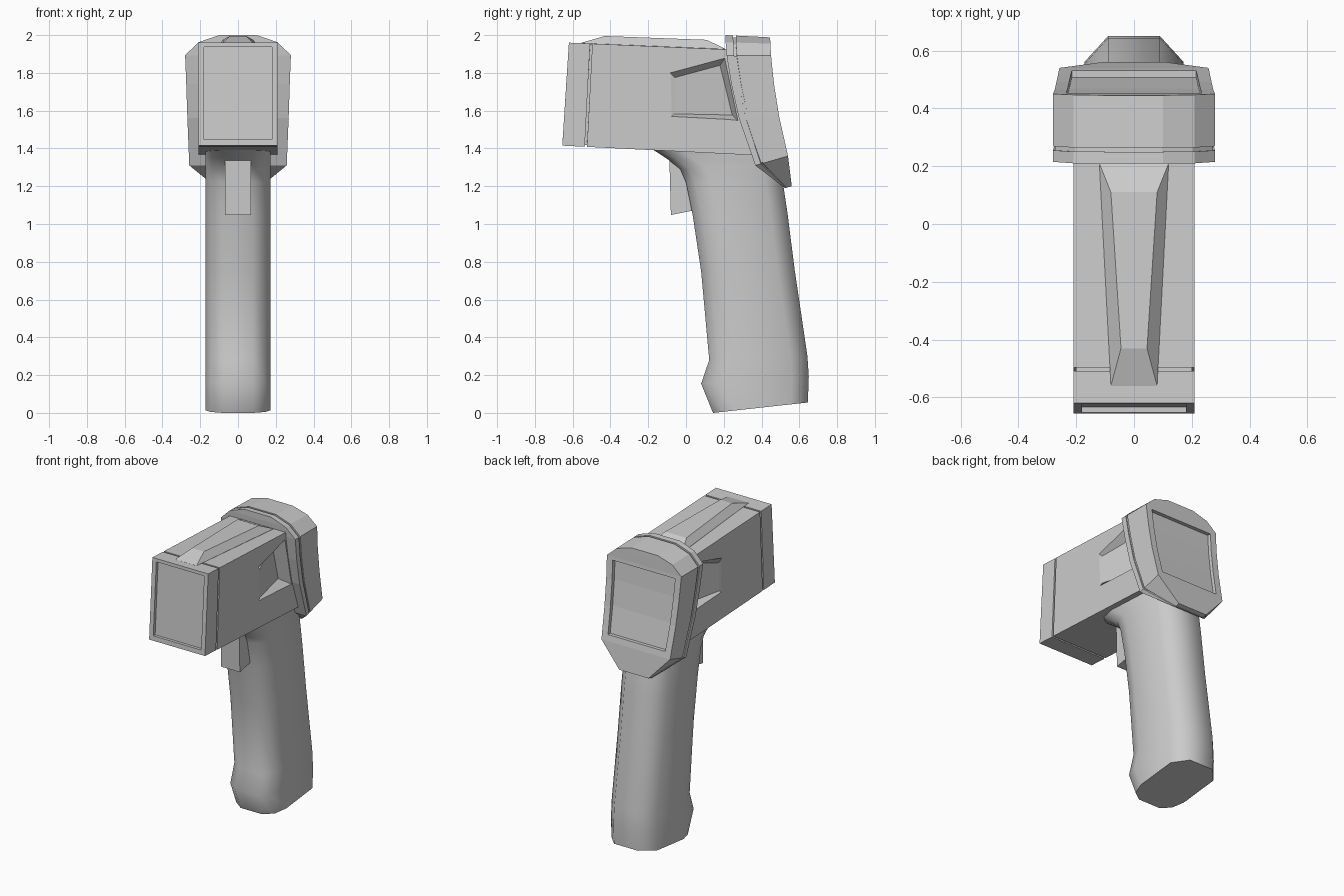
import bpy, bmesh, math

if "Cube" in bpy.data.objects:
    bpy.data.objects.remove(bpy.data.objects["Cube"])


def sym(half):
    """Close a ring by mirroring a half outline across x = 0."""
    return half + [(-x, y, z) for x, y, z in reversed(half)]


def loft(name, rings, smooth=None):
    """Skin matching rings; caps are strips so curved ends stay clean."""
    bm = bmesh.new()
    rows = [[bm.verts.new(p) for p in r] for r in rings]
    n = len(rows[0])
    for a, b in zip(rows, rows[1:]):
        for i in range(n):
            j = (i + 1) % n
            bm.faces.new((a[i], a[j], b[j], b[i]))
    for r in (rows[0], rows[-1]):
        for i in range(n // 2 - 1):
            bm.faces.new((r[i], r[i + 1], r[n - 2 - i], r[n - 1 - i]))
    bmesh.ops.recalc_face_normals(bm, faces=bm.faces)
    me = bpy.data.meshes.new(name)
    bm.to_mesh(me)
    bm.free()
    ob = bpy.data.objects.new(name, me)
    bpy.context.collection.objects.link(ob)
    if smooth:
        bpy.ops.object.select_all(action='DESELECT')
        ob.select_set(True)
        bpy.context.view_layer.objects.active = ob
        bpy.ops.object.shade_smooth_by_angle(angle=math.radians(smooth))
    return ob


def cut(ob, cutter):
    cutter.hide_render = True
    mod = ob.modifiers.new("cut", 'BOOLEAN')
    mod.operation = 'DIFFERENCE'
    mod.solver = 'EXACT'
    mod.object = cutter
    bpy.context.view_layer.objects.active = ob
    bpy.ops.object.modifier_apply(modifier=mod.name)
    bpy.data.objects.remove(cutter)


# Barrel: recessed front window, then a thin seam, running back into the head
def barrel_ring(yt, yb, d=0.0):
    zt = 1.96 - (yt + 0.62) * 0.043 - d
    zb = 1.415 - (yb + 0.655) * 0.05 + d
    return sym([(0.21 - d, yt, zt), (0.21 - d, yb, zb)])


def window_ring(depth):
    return sym([(0.18, -0.621 + depth, 1.938), (0.18, -0.653 + depth, 1.447)])


barrel = loft("barrel", [
    window_ring(0.02), window_ring(0.0), barrel_ring(-0.62, -0.655),
    barrel_ring(-0.508, -0.536), barrel_ring(-0.508, -0.536, 0.01),
    barrel_ring(-0.496, -0.524, 0.01), barrel_ring(-0.496, -0.524),
    barrel_ring(0.30, 0.42)])

# Wedge-shaped side recesses
outer = [(-0.085, 1.80), (0.205, 1.878), (0.275, 1.548), (-0.08, 1.567)]
inner = [(0.205, -0.06, 1.775), (0.13, 0.18, 1.84),
         (0.13, 0.245, 1.577), (0.205, -0.06, 1.583)]
for s in (1, -1):
    cut(barrel, loft("recess_cutter", [
        [(s * 0.3, y, z) for y, z in outer],
        [(s * 0.211, y, z) for y, z in outer],
        [(s * x, y, z) for x, y, z in inner]]))

# Raised rib along the top
loft("top_rib", [
    sym([(0.12, 0.215, 1.915), (0.08, -0.56, 1.95)]),
    sym([(0.12, 0.21, 1.926), (0.08, -0.56, 1.958)]),
    sym([(0.08, 0.11, 1.975), (0.045, -0.43, 1.995)])])

# Display head: (x, front y, front z, back y, back z), with a groove around it
outline = [(0.10, 0.21, 2.0, 0.445, 1.988), (0.21, 0.21, 1.962, 0.447, 1.955),
           (0.28, 0.215, 1.893, 0.45, 1.893), (0.274, 0.24, 1.74, 0.466, 1.74),
           (0.268, 0.28, 1.56, 0.493, 1.57), (0.258, 0.367, 1.31, 0.54, 1.36),
           (0.11, 0.525, 1.19, 0.56, 1.20)]


def head_ring(f, k=1.0):
    return sym([(x * k, y0 + (y1 - y0) * f, 1.6 + (z0 + (z1 - z0) * f - 1.6) * k)
                for x, y0, z0, y1, z1 in outline])


head = loft("display_head", [
    head_ring(0), head_ring(0.17), head_ring(0.17, 0.975),
    head_ring(0.23, 0.975), head_ring(0.23), head_ring(1)])

# Sunken screen following the curved back of the head
screen = [(0.235, 0.452, 1.87), (0.23, 0.466, 1.74),
          (0.224, 0.493, 1.57), (0.215, 0.532, 1.40)]
cut(head, loft("screen_cutter", [
    sym([(x, y - 0.025, z) for x, y, z in screen]),
    sym([(x, y + 0.2, z) for x, y, z in screen])]))

# Grip: front and back profile points, chamfered section, smooth shaded
grip = [(-0.20, 1.41, 0.44, 1.45), (-0.10, 1.345, 0.47, 1.38),
        (-0.03, 1.29, 0.49, 1.32), (0.0, 1.22, 0.51, 1.24),
        (0.035, 1.05, 0.537, 1.06), (0.08, 0.75, 0.575, 0.76),
        (0.123, 0.28, 0.643, 0.30), (0.08, 0.155, 0.65, 0.19),
        (0.143, 0.0, 0.645, 0.055)]


def grip_ring(y0, z0, y1, z1):
    length = y1 - y0
    half = [(0.08, 0.0), (0.145, 0.045), (0.172, 0.13),
            (0.172, length - 0.09), (0.09, length)]
    return sym([(x, y0 + d, z0 + (z1 - z0) * d / length) for x, d in half])


loft("grip", [grip_ring(*g) for g in grip], smooth=50)

# Trigger
loft("trigger", [
    sym([(0.07, -0.088, 1.345), (0.07, -0.08, 1.048)]),
    sym([(0.07, 0.08, 1.345), (0.07, 0.08, 1.08)])])
